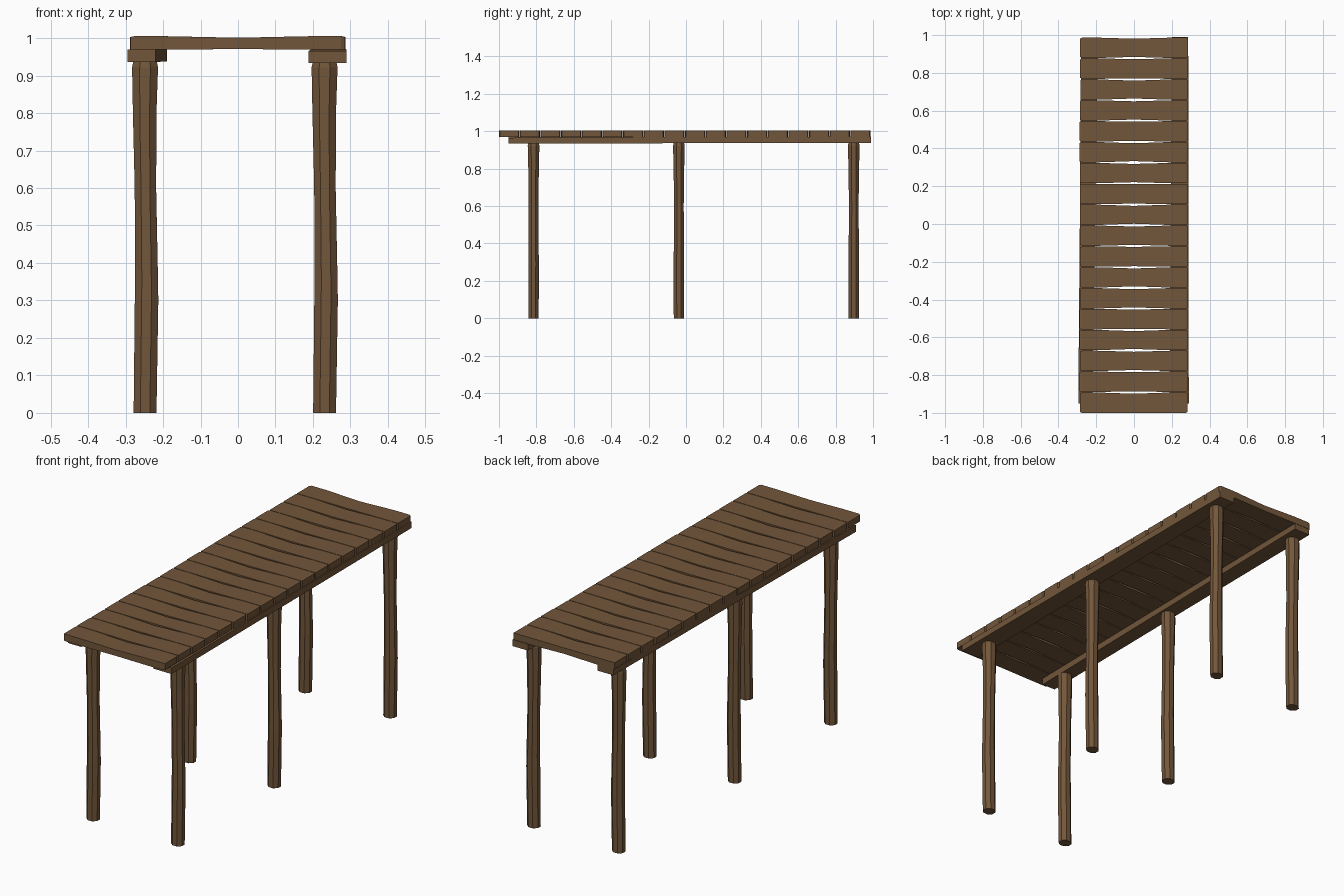
import bpy, math, random

if "Cube" in bpy.data.objects:
    bpy.data.objects.remove(bpy.data.objects["Cube"])
random.seed(4)

wood = bpy.data.materials.new("weathered brown wood")
wood.diffuse_color = (0.171, 0.094, 0.043, 1)
wood.use_nodes = True
wood.node_tree.nodes["Principled BSDF"].inputs["Base Color"].default_value = wood.diffuse_color


def loft(name, rings):
    """Closed solid through a list of equal-sized point rings."""
    n = len(rings[0])
    verts = [p for r in rings for p in r]
    faces = [tuple(reversed(range(n))),
             tuple(range((len(rings) - 1) * n, len(rings) * n))]
    for i in range(len(rings) - 1):
        for j in range(n):
            k = (j + 1) % n
            faces.append((i*n + j, i*n + k, (i+1)*n + k, (i+1)*n + j))
    me = bpy.data.meshes.new(name)
    me.from_pydata(verts, [], faces)
    me.materials.append(wood)
    ob = bpy.data.objects.new(name, me)
    bpy.context.collection.objects.link(ob)
    return ob


# Deck planks: waisted in the middle, slightly narrowed at the ends
COUNT, START, PITCH = 18, -1.0, 0.1105
for i in range(COUNT):
    y0 = START + i * PITCH
    y1 = y0 + PITCH - 0.002
    waist = (0.007, 0.003, 0.006)[i % 3]
    shift = random.uniform(-0.002, 0.002)
    rings = []
    for x, inset, drop in ((-0.286, 0.005, 0.002), (-0.276, 0.0005, 0),
                           (-0.19, 0.0005, 0), (0, waist, 0.004),
                           (0.19, 0.0005, 0), (0.276, 0.0005, 0),
                           (0.285, 0.005, 0.002)):
        a, b = y0 + inset, y1 - inset
        if i == 0 and x == 0:
            a = y0
        lo, hi = 0.969 + drop * 0.5, 1.005 - drop
        rings.append([(x + shift, a, lo), (x + shift, b, lo),
                      (x + shift, b, hi), (x + shift, a, hi)])
    loft("deck_plank", rings)


# Long beams under the deck: (y, left x, right x, low z, high z)
def beam(name, sections):
    loft(name, [[(a, y, lo), (a, y, hi), (b, y, hi), (b, y, lo)]
                for y, a, b, lo, hi in sections])


beam("left_beam", [(-0.95, -0.295, -0.22, 0.936, 0.970),
                   (0.0, -0.287, -0.206, 0.937, 0.970),
                   (0.985, -0.280, -0.190, 0.938, 0.970)])
beam("right_beam", [(-0.95, 0.188, 0.290, 0.934, 0.965),
                    (0.0, 0.194, 0.289, 0.936, 0.969),
                    (0.99, 0.200, 0.287, 0.938, 0.971)])

# Uneven eight-sided posts: (height, radius, x wobble)
PROFILE = ((0.0, 0.033, 0), (0.30, 0.034, 0.004), (0.36, 0.033, 0.004),
           (0.60, 0.031, 0.001), (0.80, 0.034, -0.001),
           (0.922, 0.0375, 0), (0.937, 0.034, 0))
for side, px in (("left", -0.248), ("right", 0.231)):
    for place, py in (("front", -0.815), ("middle", -0.038), ("back", 0.897)):
        loft(f"{side}_{place}_post", [
            [(px + w + r * math.cos(math.pi * (k + 0.5) / 4),
              py + 0.9 * r * math.sin(math.pi * (k + 0.5) / 4), z)
             for k in range(8)] for z, r, w in PROFILE])
